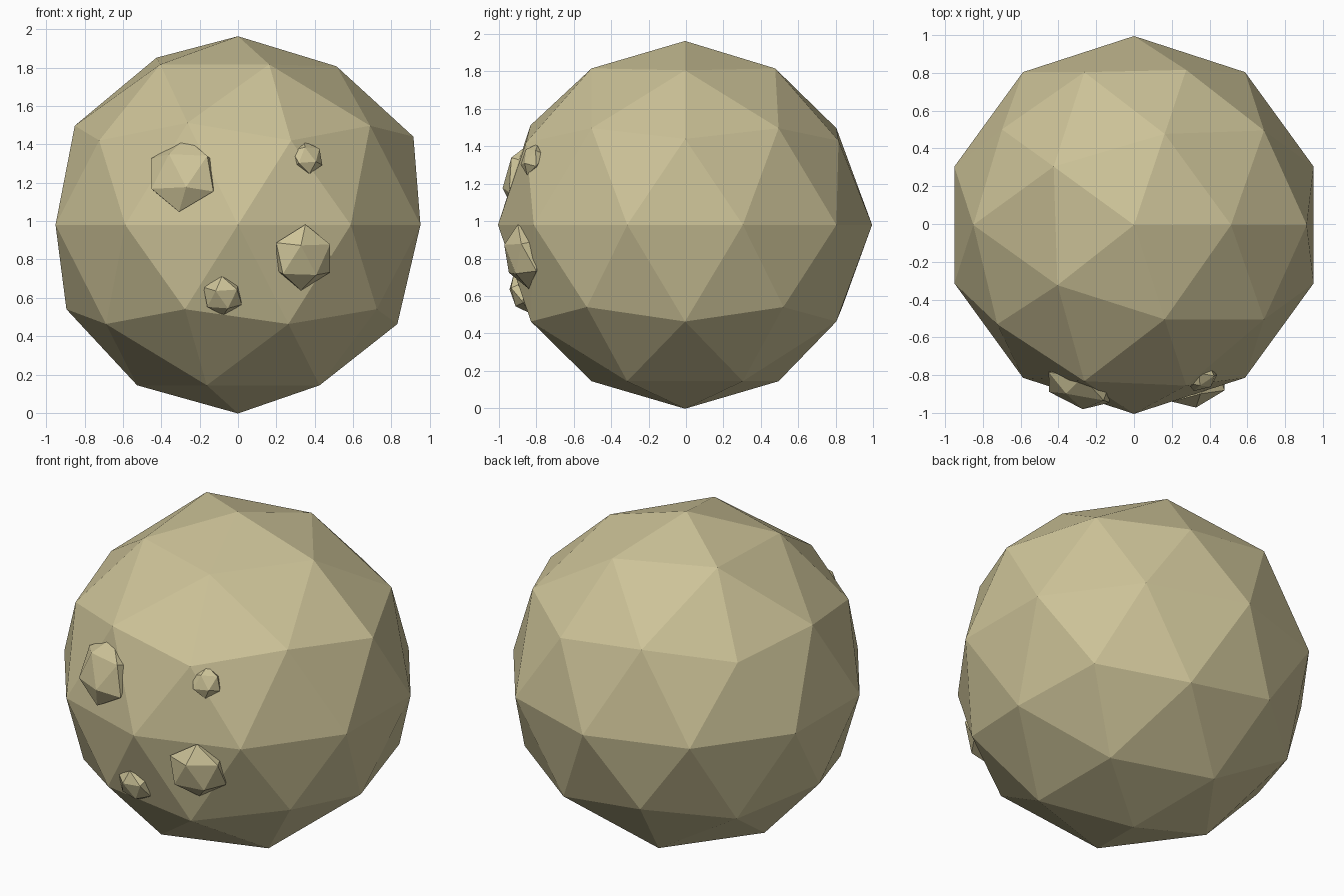
import bpy
from mathutils import Vector

if "Cube" in bpy.data.objects:
    bpy.data.objects.remove(bpy.data.objects["Cube"])

CENTRE = Vector((0, -0.005, 0.98))

stone = bpy.data.materials.new("pale_sand")
stone.diffuse_color = (0.61, 0.546, 0.314, 1)
stone.use_nodes = True
stone.node_tree.nodes["Principled BSDF"].inputs["Base Color"].default_value = stone.diffuse_color


def ball(name, subdivisions, radius):
    bpy.ops.mesh.primitive_ico_sphere_add(subdivisions=subdivisions, radius=radius)
    ob = bpy.context.object
    ob.name = name
    ob.data.materials.append(stone)
    bpy.ops.object.shade_flat()
    return ob


# Boulder: low-poly ball, slightly squashed, with a few corners pushed out of true
boulder = ball("boulder", 2, 1.0)
nudges = [
    ((0.89, 0, 0.45), (0.02, 0, 0.02)),
    ((0.85, 0, -0.53), (-0.02, 0, 0)),
    ((-0.43, 0.31, 0.85), (0, 0, 0.035)),
    ((-0.43, -0.31, 0.85), (0.02, -0.01, 0)),
    ((0.53, 0, 0.85), (-0.012, 0, -0.01)),
    ((0.16, 0.5, 0.85), (0, -0.018, 0)),
    ((0.28, 0.85, 0.45), (0, -0.03, 0.01)),
    ((-0.72, 0.53, 0.45), (0.025, -0.02, 0)),
    ((-0.28, 0.85, -0.45), (0, -0.01, 0)),
    ((-0.26, -0.81, 0.53), (0, -0.018, 0.015)),
    ((0.26, -0.81, -0.53), (0, -0.015, 0)),
]
for v in boulder.data.vertices:
    shift = Vector()
    for spot, move in nudges:
        if (v.co - Vector(spot)).length < 0.1:
            shift = Vector(move)
    v.co.z *= 0.983
    v.co += shift + CENTRE

# Lumps: flattened twenty-sided stones set into the front, facing outward
lumps = [
    ("large_lump", (-0.29, -0.865, 1.24), 0.20, 0.48),
    ("medium_lump", (0.34, -0.87, 0.81), 0.175, 0.52),
    ("small_lump", (0.36, -0.82, 1.33), 0.09, 0.6),
    ("low_lump", (-0.08, -0.88, 0.61), 0.11, 0.55),
]
for name, place, radius, flatness in lumps:
    lump = ball(name, 1, radius)
    lump.location = place
    lump.scale = (1, flatness, 1)
    lump.rotation_euler = (Vector(place) - CENTRE).to_track_quat('Y', 'Z').to_euler()
